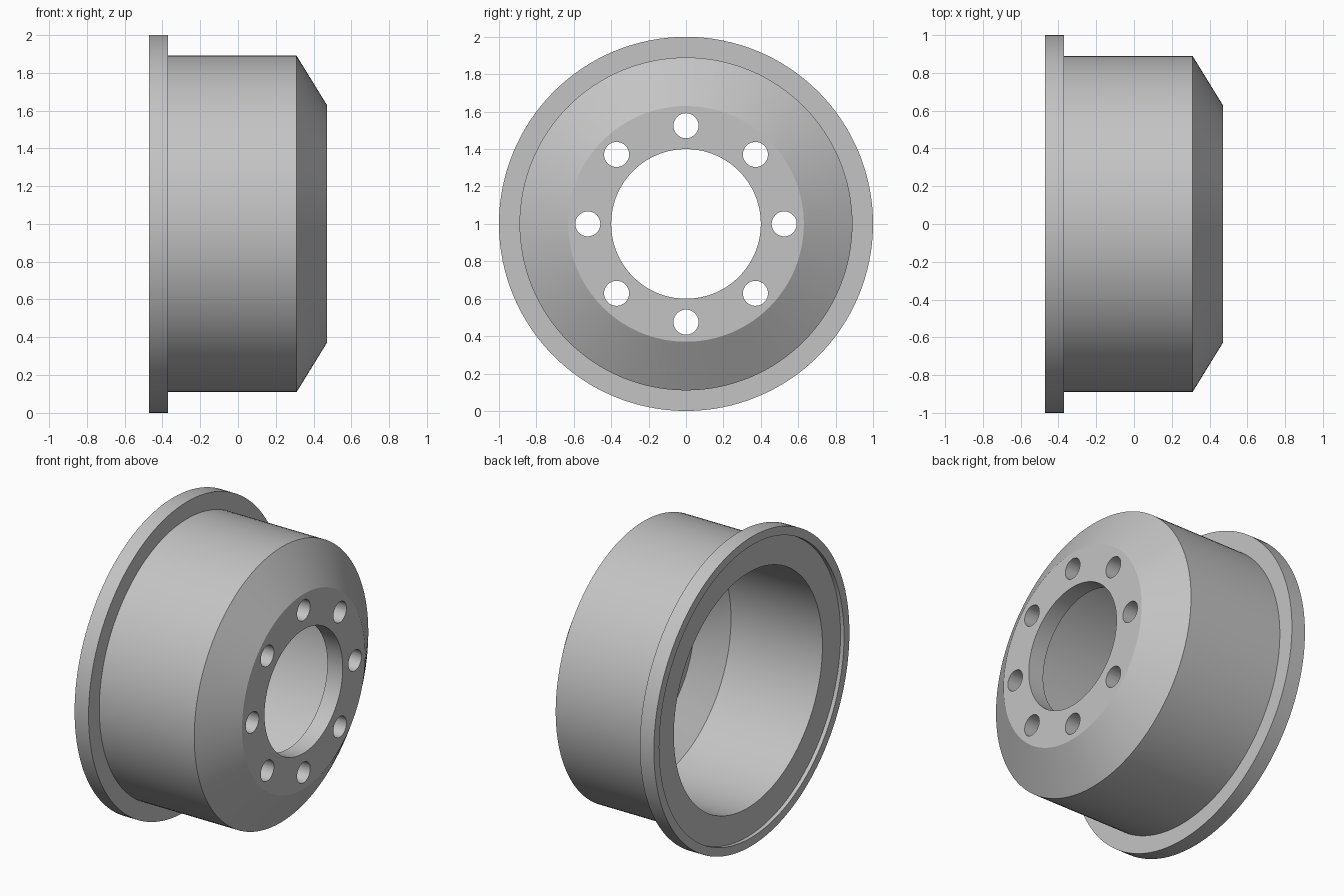
import bpy, bmesh, math
from mathutils import Matrix, Vector

cube = bpy.data.objects.get("Cube")
if cube:
    bpy.data.objects.remove(cube, do_unlink=True)

CENTER = Vector((0, 0, 1))
SEGMENTS = 128
HOLES = 8

steel = bpy.data.materials.new("grey_steel")
steel.use_nodes = True
grey = (0.55, 0.55, 0.55, 1)
steel.diffuse_color = grey
steel.node_tree.nodes["Principled BSDF"].inputs["Base Color"].default_value = grey


def add_object(name, bm):
    bmesh.ops.recalc_face_normals(bm, faces=bm.faces)
    mesh = bpy.data.meshes.new(name)
    bm.to_mesh(mesh)
    bm.free()
    mesh.materials.append(steel)
    obj = bpy.data.objects.new(name, mesh)
    bpy.context.collection.objects.link(obj)
    return obj


# Drum section as (x, radius): outside from the open rim to the hub, then back inside
profile = [
    (-0.47, 0.945), (-0.47, 1.0), (-0.37, 1.0), (-0.37, 0.89),   # flange
    (0.31, 0.89), (0.47, 0.63), (0.47, 0.40),                    # wall, cone, hub face
    (0.36, 0.40), (0.36, 0.60), (0.21, 0.76),                    # inside of hub and cone
    (-0.445, 0.76), (-0.445, 0.945),                             # bore and rim recess
]
bm = bmesh.new()
verts = [bm.verts.new(CENTER + Vector((x, 0, r))) for x, r in profile]
edges = [bm.edges.new((a, b)) for a, b in zip(verts, verts[1:] + verts[:1])]
bmesh.ops.spin(bm, geom=verts + edges, cent=CENTER, axis=(1, 0, 0),
               angle=math.tau, steps=SEGMENTS, use_merge=True)
bmesh.ops.remove_doubles(bm, verts=bm.verts, dist=1e-5)
drum = add_object("brake_drum", bm)

# Ring of bolt holes
bm = bmesh.new()
for i in range(HOLES):
    place = (Matrix.Translation(CENTER)
             @ Matrix.Rotation(math.tau * i / HOLES, 4, 'X')
             @ Matrix.Translation((0.4, 0, 0.525))
             @ Matrix.Rotation(math.pi / 2, 4, 'Y'))
    bmesh.ops.create_cone(bm, cap_ends=True, segments=32, radius1=0.067,
                          radius2=0.067, depth=0.4, matrix=place)
cutter = add_object("bolt_hole_cutter", bm)
cutter.hide_render = True

cut = drum.modifiers.new("bolt_holes", 'BOOLEAN')
cut.operation = 'DIFFERENCE'
cut.solver = 'EXACT'
cut.object = cutter

bpy.ops.object.select_all(action='DESELECT')
bpy.context.view_layer.objects.active = drum
drum.select_set(True)
bpy.ops.object.modifier_apply(modifier=cut.name)
bpy.data.objects.remove(cutter, do_unlink=True)

# Smooth round walls with crisp corners
bpy.ops.object.shade_smooth_by_angle(angle=math.radians(25))
